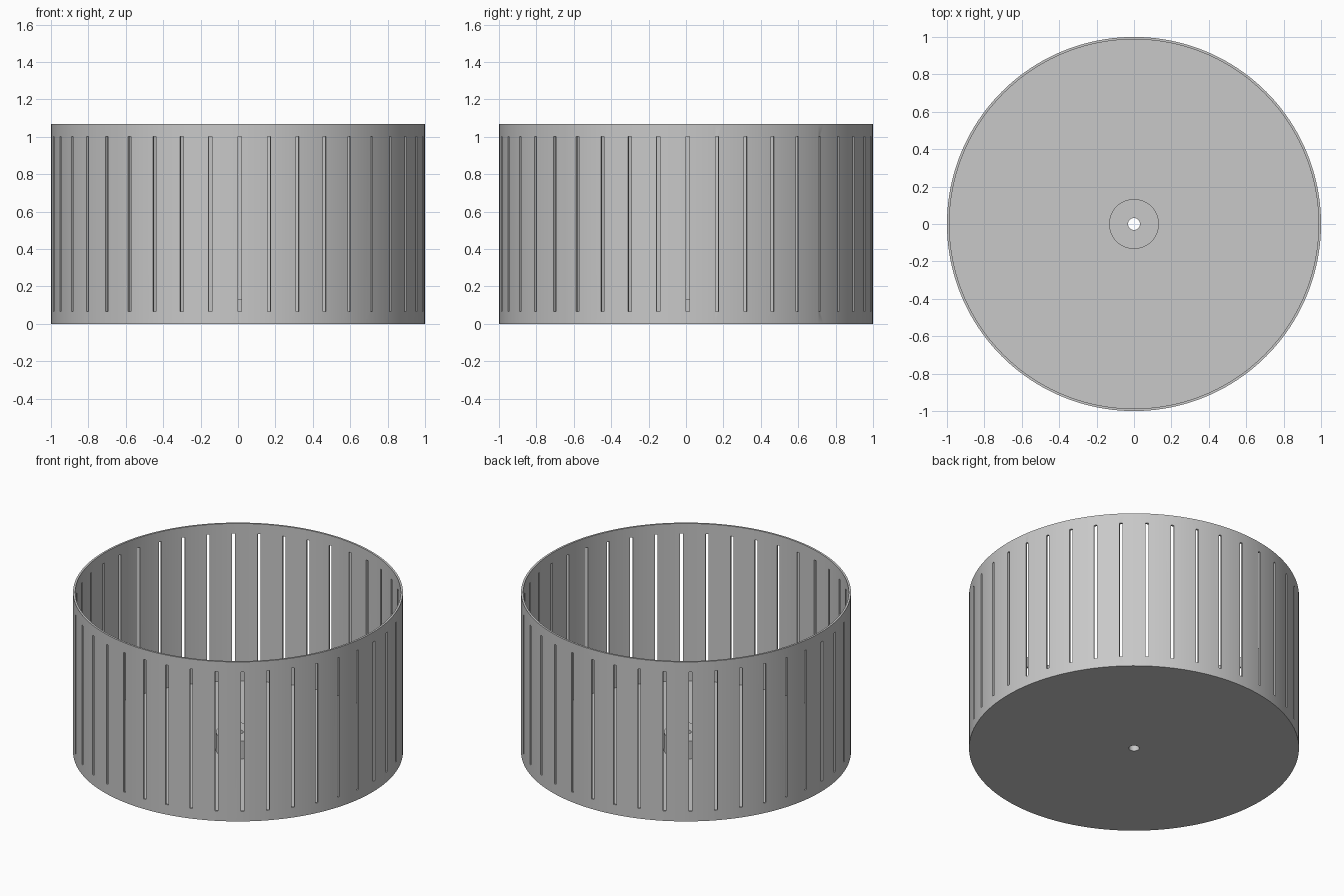
import bpy, bmesh
from math import radians, tau
from mathutils import Matrix, Vector

cube = bpy.data.objects.get("Cube")
if cube:
    bpy.data.objects.remove(cube, do_unlink=True)

HEIGHT = 1.067
THICK = 0.013
HOLE = 0.032
HUB_RADIUS, HUB_TOP = 0.133, 0.133
SLOT_COUNT, SLOT_WIDTH = 40, 0.018
SLOT_BOTTOM, SLOT_TOP = 0.067, 1.0

grey = bpy.data.materials.new("plain grey")
grey.use_nodes = True
colour = (0.58, 0.58, 0.58, 1)
grey.diffuse_color = colour
grey.node_tree.nodes["Principled BSDF"].inputs["Base Color"].default_value = colour


def add_object(name, bm):
    bmesh.ops.recalc_face_normals(bm, faces=bm.faces)
    mesh = bpy.data.meshes.new(name)
    bm.to_mesh(mesh)
    bm.free()
    mesh.materials.append(grey)
    obj = bpy.data.objects.new(name, mesh)
    bpy.context.collection.objects.link(obj)
    return obj


def lathe(name, profile, steps):
    """Spin a closed (radius, height) outline around the z axis."""
    bm = bmesh.new()
    verts = [bm.verts.new((r, 0, z)) for r, z in profile]
    edges = [bm.edges.new((v, verts[i - 1])) for i, v in enumerate(verts)]
    bmesh.ops.spin(bm, geom=verts + edges, cent=(0, 0, 0), axis=(0, 0, 1),
                   angle=tau, steps=steps)
    bmesh.ops.remove_doubles(bm, verts=bm.verts, dist=0.0001)
    return add_object(name, bm)


def smooth(obj):
    bpy.ops.object.select_all(action="DESELECT")
    obj.select_set(True)
    bpy.context.view_layer.objects.active = obj
    bpy.ops.object.shade_smooth_by_angle(angle=radians(30))


# Open drum: thin wall and floor with a spindle hole
inner = 1 - THICK
drum = lathe("drum", [(HOLE, 0), (1, 0), (1, HEIGHT), (inner, HEIGHT),
                      (inner, THICK), (HOLE, THICK)], 160)

# Raised hub around the spindle hole
hub = lathe("hub", [(HOLE, THICK), (HUB_RADIUS, THICK),
                    (HUB_RADIUS, HUB_TOP), (HOLE, HUB_TOP)], 64)

# Ring of tall viewing slots, each starting on its radial line
bm = bmesh.new()
centre = Vector((1, SLOT_WIDTH / 2, (SLOT_BOTTOM + SLOT_TOP) / 2))
size = Matrix.Diagonal((0.2, SLOT_WIDTH, SLOT_TOP - SLOT_BOTTOM, 1))
for i in range(SLOT_COUNT):
    turn = Matrix.Rotation(tau * i / SLOT_COUNT, 4, "Z")
    bmesh.ops.create_cube(bm, size=1, matrix=turn @ Matrix.Translation(centre) @ size)
cutter = add_object("slot_cutter", bm)
cutter.hide_render = True

cut = drum.modifiers.new("slots", "BOOLEAN")
cut.operation = "DIFFERENCE"
cut.solver = "EXACT"
cut.object = cutter
bpy.context.view_layer.objects.active = drum
bpy.ops.object.modifier_apply(modifier=cut.name)
bpy.data.objects.remove(cutter, do_unlink=True)

for part in (drum, hub):
    smooth(part)
